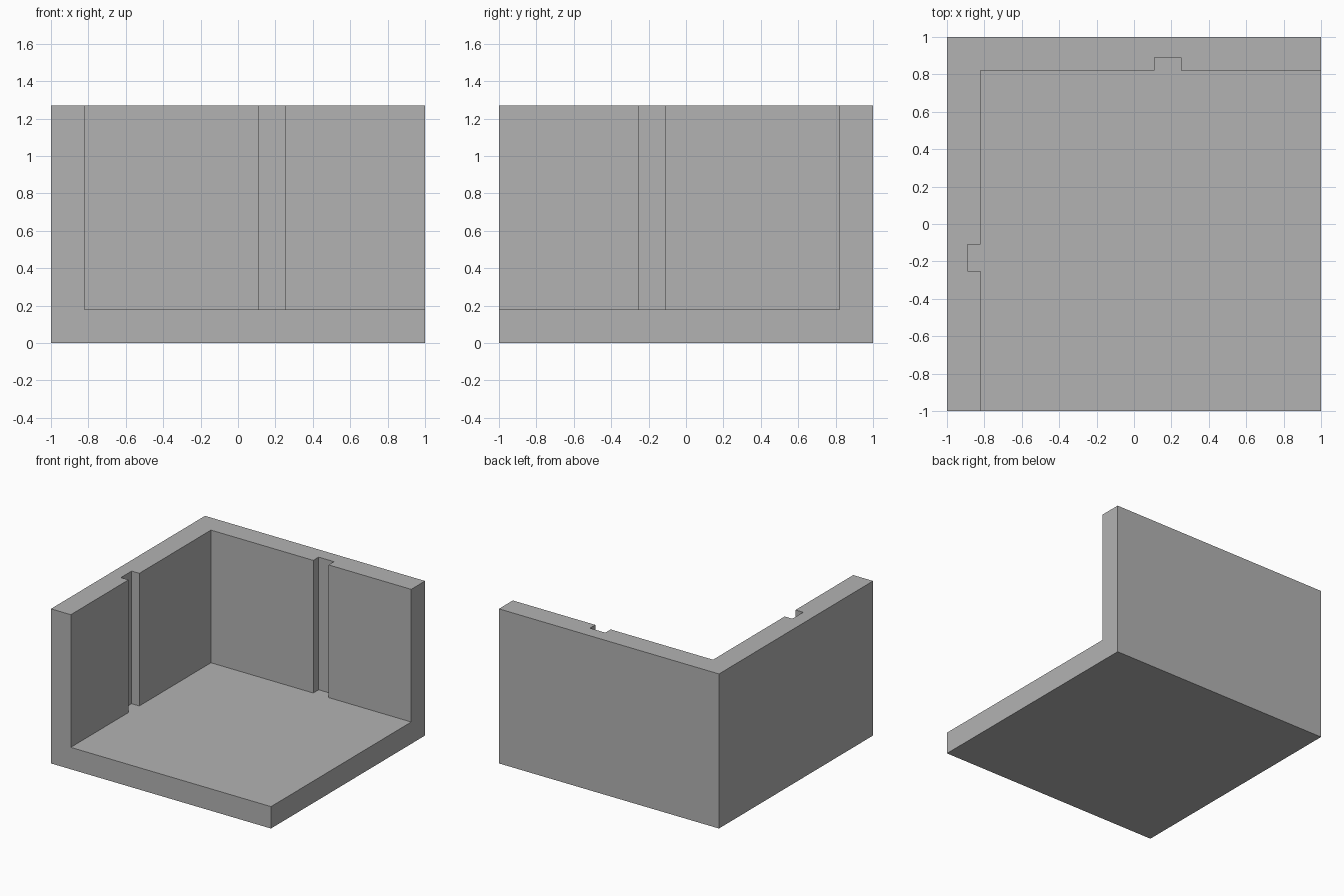
import bpy
import bmesh

cube = bpy.data.objects.get("Cube")
if cube:
    bpy.data.objects.remove(cube, do_unlink=True)

HEIGHT, FLOOR = 1.27, 0.18
INNER, GROOVE = 0.82, 0.89       # inner wall face and groove bottom
NEAR, FAR = 0.11, 0.25           # groove sides
OUT = 1.2                        # cutter overshoot past the open sides

grey = bpy.data.materials.new("plain grey")
grey.use_nodes = True
colour = (0.45, 0.45, 0.45, 1)
grey.diffuse_color = colour
grey.node_tree.nodes["Principled BSDF"].inputs["Base Color"].default_value = colour


def prism(name, outline, bottom, top):
    """Extrude a plan outline between two heights."""
    bm = bmesh.new()
    face = bm.faces.new([bm.verts.new((x, y, bottom)) for x, y in outline])
    new = bmesh.ops.extrude_face_region(bm, geom=[face])["geom"]
    verts = [v for v in new if isinstance(v, bmesh.types.BMVert)]
    bmesh.ops.translate(bm, vec=(0, 0, top - bottom), verts=verts)
    bmesh.ops.recalc_face_normals(bm, faces=bm.faces)
    mesh = bpy.data.meshes.new(name)
    bm.to_mesh(mesh)
    bm.free()
    mesh.materials.append(grey)
    obj = bpy.data.objects.new(name, mesh)
    bpy.context.collection.objects.link(obj)
    return obj


# Solid block that becomes the floor and the two walls
corner = prism("corner_walls_and_floor",
               [(-1, -1), (1, -1), (1, 1), (-1, 1)], 0, HEIGHT)

# Open interior, with a tab for the vertical groove in each wall
back_edge = [(OUT, INNER), (FAR, INNER), (FAR, GROOVE),
             (NEAR, GROOVE), (NEAR, INNER), (-INNER, INNER)]
side_edge = [(-y, -x) for x, y in reversed(back_edge[:-1])]
interior = prism("interior_cutter", back_edge + side_edge + [(OUT, -OUT)],
                 FLOOR, HEIGHT + OUT)
interior.hide_render = True

# Carve the interior, then drop the cutter
cut = corner.modifiers.new("carve interior", "BOOLEAN")
cut.operation = "DIFFERENCE"
cut.solver = "EXACT"
cut.object = interior
bpy.context.view_layer.objects.active = corner
bpy.ops.object.modifier_apply(modifier=cut.name)
bpy.data.objects.remove(interior, do_unlink=True)
